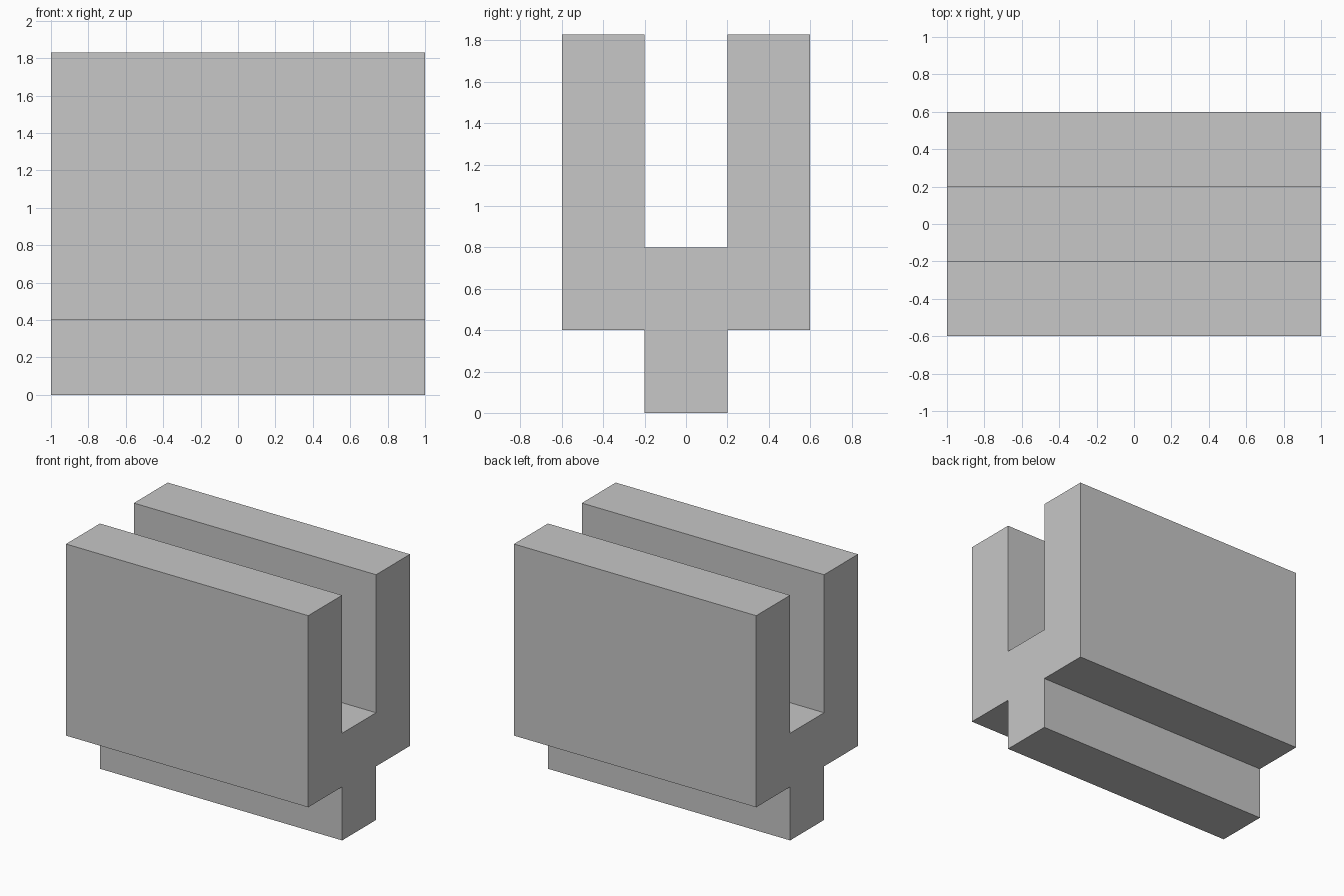
import bpy
import bmesh

# Remove the default cube
cube = bpy.data.objects.get("Cube")
if cube:
    bpy.data.objects.remove(cube, do_unlink=True)

# Plain grey material
grey = bpy.data.materials.new("plain grey")
grey.use_nodes = True
colour = (0.57, 0.57, 0.57, 1)
grey.diffuse_color = colour
grey.node_tree.nodes["Principled BSDF"].inputs["Base Color"].default_value = colour

LENGTH = 2.0
STEM, OUTER = 0.2, 0.6                       # half widths along y
SHOULDER, SLOT_FLOOR, TOP = 0.4, 0.8, 1.83   # heights

# Half of the fork-shaped section, mirrored to give the closed outline
half = [(STEM, 0), (STEM, SHOULDER), (OUTER, SHOULDER),
        (OUTER, TOP), (STEM, TOP), (STEM, SLOT_FLOOR)]
outline = half + [(-y, z) for y, z in reversed(half)]

# Slotted block: section extruded along x
bm = bmesh.new()
section = bm.faces.new([bm.verts.new((-LENGTH / 2, y, z)) for y, z in outline])
extruded = bmesh.ops.extrude_face_region(bm, geom=[section], use_keep_orig=True)
moved = [v for v in extruded["geom"] if isinstance(v, bmesh.types.BMVert)]
bmesh.ops.translate(bm, verts=moved, vec=(LENGTH, 0, 0))
bmesh.ops.recalc_face_normals(bm, faces=bm.faces)

mesh = bpy.data.meshes.new("slotted_block")
bm.to_mesh(mesh)
bm.free()
mesh.materials.append(grey)
block = bpy.data.objects.new("slotted_block", mesh)
bpy.context.collection.objects.link(block)
